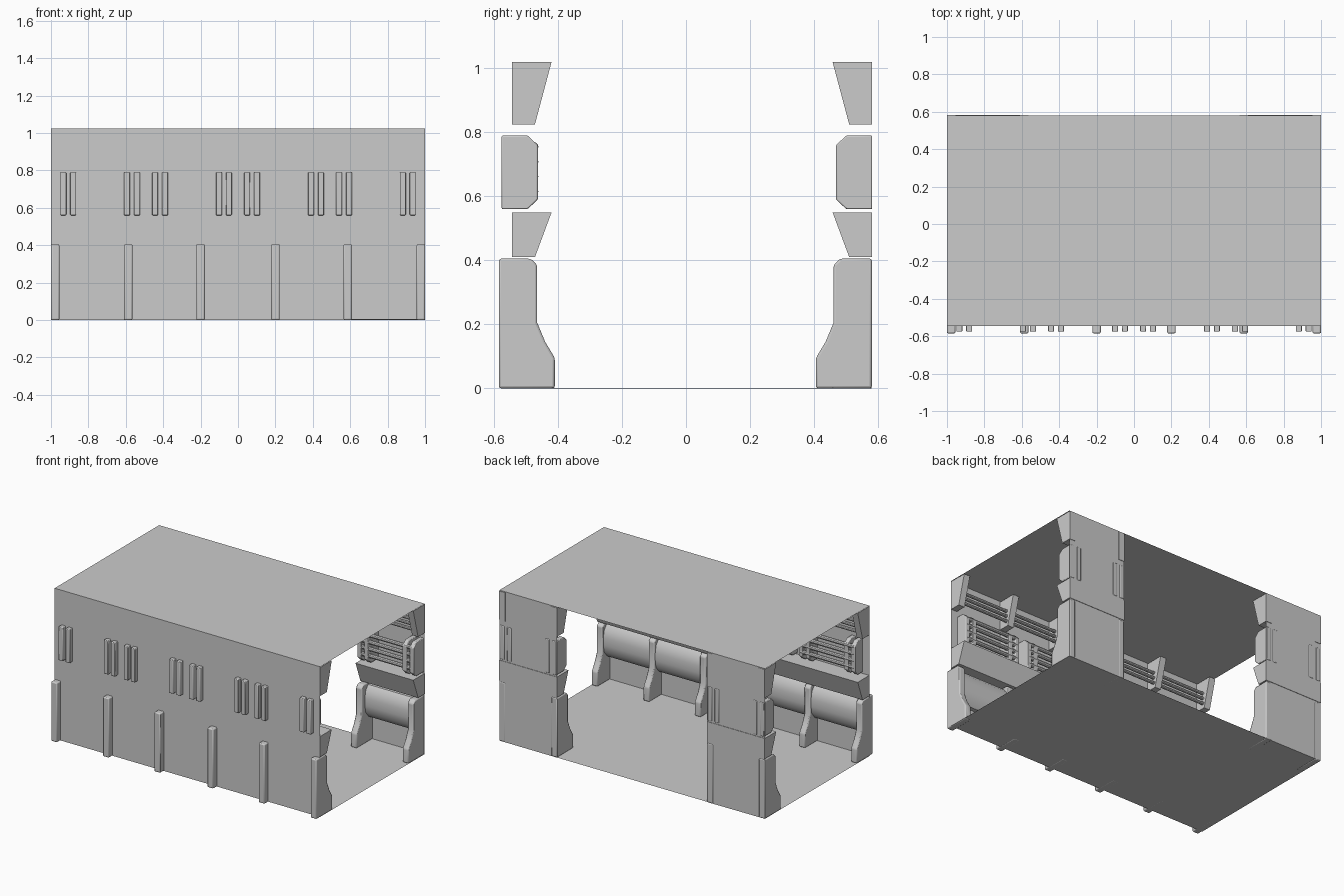
import bpy, bmesh, math

if "Cube" in bpy.data.objects:
    bpy.data.objects.remove(bpy.data.objects["Cube"])

END_X, ROOF_Z = 1.0, 1.025
FRONT_Y, BACK_Y = -0.545, 0.579
WING_X = 0.565            # inner edge of the two back wall wings


def finish(name, bm, bevel=0.0):
    bmesh.ops.recalc_face_normals(bm, faces=bm.faces)
    me = bpy.data.meshes.new(name)
    bm.to_mesh(me)
    bm.free()
    ob = bpy.data.objects.new(name, me)
    bpy.context.collection.objects.link(ob)
    bpy.context.view_layer.objects.active = ob
    ob.select_set(True)
    bpy.ops.object.shade_smooth_by_angle(angle=math.radians(35))
    ob.select_set(False)
    if bevel:
        m = ob.modifiers.new("edge_bevel", 'BEVEL')
        m.width, m.segments, m.limit_method = bevel, 2, 'ANGLE'
    return ob


def extrude(name, profile, x0, x1, side, shift=0.0, bevel=0.0):
    """Sweep a (depth, z) profile along x; side -1 is the front wall, +1 the back."""
    bm = bmesh.new()
    f = bm.faces.new([bm.verts.new((x0, side * (d + shift), z)) for d, z in profile])
    ext = bmesh.ops.extrude_face_region(bm, geom=[f])
    vs = [v for v in ext['geom'] if isinstance(v, bmesh.types.BMVert)]
    bmesh.ops.translate(bm, vec=(x1 - x0, 0, 0), verts=vs)
    return finish(name, bm, bevel)


def rail(name, x0, x1, y, z, r):
    circle = [(y + r * math.cos(i * math.pi / 5), z + r * math.sin(i * math.pi / 5))
              for i in range(10)]
    return extrude(name, circle, x0, x1, 1)


# Thin shell: floor, front wall, roof and two back wings
bm = bmesh.new()


def quad(*pts):
    bm.faces.new([bm.verts.new(p) for p in pts])


E = END_X
for z in (0.002, ROOF_Z):
    quad((-E, FRONT_Y, z), (E, FRONT_Y, z), (E, BACK_Y, z), (-E, BACK_Y, z))
quad((-E, FRONT_Y, 0), (E, FRONT_Y, 0), (E, FRONT_Y, ROOF_Z), (-E, FRONT_Y, ROOF_Z))
for s in (-1, 1):
    quad((s * WING_X, BACK_Y, 0), (s * E, BACK_Y, 0),
         (s * E, BACK_Y, ROOF_Z), (s * WING_X, BACK_Y, ROOF_Z))
bmesh.ops.remove_doubles(bm, verts=bm.verts, dist=0.0025)
finish("corridor_shell", bm)

# Profiles as (distance from centre line, height)
PIER = [(0.585, 0), (0.41, 0), (0.41, 0.095), (0.44, 0.145), (0.465, 0.205),
        (0.465, 0.385), (0.485, 0.405), (0.585, 0.405)]
LOWER_PAD = [(0.543, 0.17), (0.515, 0.17), (0.483, 0.21), (0.475, 0.26),
             (0.475, 0.31), (0.485, 0.36), (0.51, 0.39), (0.543, 0.39)]
LEDGE = [(0.544, 0.41), (0.472, 0.41), (0.42, 0.55), (0.544, 0.55)]
BRACKET = [(0.544, 0.825), (0.472, 0.825), (0.42, 1.02), (0.544, 1.02)]
RIB = [(0.576, 0.56), (0.495, 0.56), (0.463, 0.59), (0.463, 0.76),
       (0.495, 0.79), (0.576, 0.79)]


def dress_wall(tag, side, pier_xs, spans, unit_xs, shift):
    # Piers and the upper brackets above them
    for x in pier_xs:
        extrude(tag + "_pier", PIER, x - 0.0225, x + 0.0225, side,
                -0.004 if side > 0 else 0, 0.007)
        extrude(tag + "_upper_bracket", BRACKET, x - 0.0225, x + 0.0225, side, shift)
    # Continuous ledge, padded lower strip and upper rails
    for x0, x1 in spans:
        extrude(tag + "_ledge", LEDGE, x0, x1, side, shift)
        extrude(tag + "_lower_pad", LOWER_PAD, x0 + 0.02, x1 - 0.02, side,
                min(shift, 0.02))
        for z in (0.86, 0.895, 0.93):
            rail(tag + "_upper_rail", x0 + 0.02, x1 - 0.02,
                 side * (0.485 + shift), z, 0.011)
    # Grille units: a pair of ribs at each end joined by four rails
    for c in unit_xs:
        for off in (-0.197, -0.144, 0.144, 0.197):
            extrude(tag + "_grille_rib", RIB, c + off - 0.016, c + off + 0.016,
                    side, 0.006 if side > 0 else 0, 0.004)
        for z in (0.615, 0.662, 0.708, 0.755):
            rail(tag + "_grille_rail", c - 0.2, c + 0.2,
                 side * (0.475 + (0.008 if side > 0 else 0)), z, 0.014)


dress_wall("front", -1, (-0.9775, -0.587, -0.2, 0.2, 0.587, 0.9775),
           [(-E, E)], (-0.737, -0.246, 0.246, 0.737), 0.0)
dress_wall("back", 1, (-0.9775, -0.587, 0.587, 0.9775),
           [(-E, -WING_X), (WING_X, E)], (-0.782, 0.782), 0.038)
